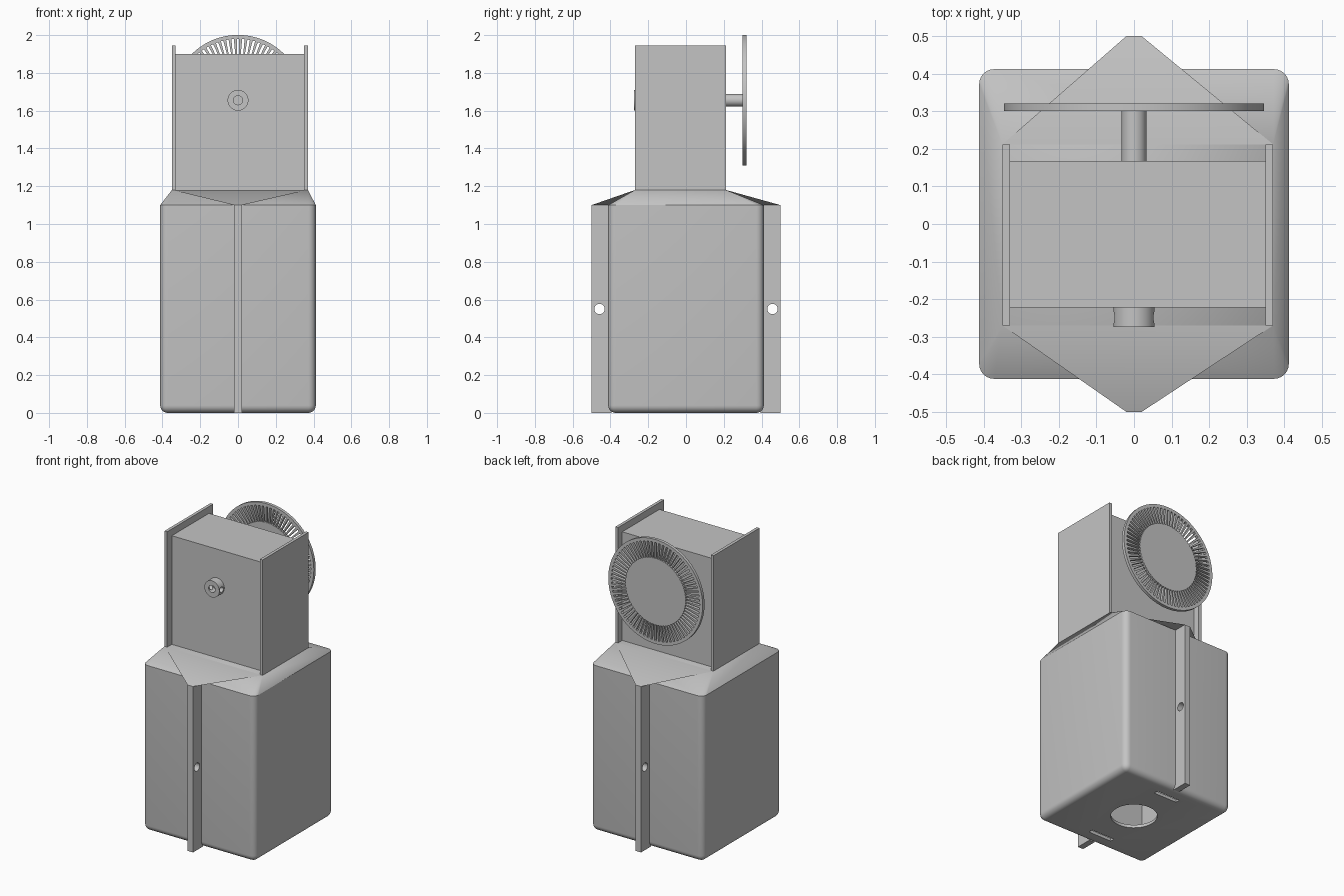
import bpy, bmesh, math
from mathutils import Matrix, Vector

if "Cube" in bpy.data.objects:
    bpy.data.objects.remove(bpy.data.objects["Cube"], do_unlink=True)

grey = bpy.data.materials.new("plain_grey")
grey.use_nodes = True
colour = (0.55, 0.55, 0.55, 1)
grey.diffuse_color = colour
grey.node_tree.nodes["Principled BSDF"].inputs["Base Color"].default_value = colour


def finish(name, bm, smooth=False):
    bmesh.ops.recalc_face_normals(bm, faces=bm.faces)
    mesh = bpy.data.meshes.new(name)
    bm.to_mesh(mesh)
    bm.free()
    mesh.materials.append(grey)
    ob = bpy.data.objects.new(name, mesh)
    bpy.context.collection.objects.link(ob)
    if smooth:
        shade(ob)
    return ob


def shade(ob):
    bpy.ops.object.select_all(action="DESELECT")
    ob.select_set(True)
    bpy.context.view_layer.objects.active = ob
    bpy.ops.object.shade_smooth_by_angle(angle=math.radians(30))


def add_box(bm, lo, hi, turn=Matrix()):
    lo, hi = Vector(lo), Vector(hi)
    matrix = turn @ Matrix.Translation((lo + hi) / 2) @ Matrix.Diagonal((*(hi - lo), 1))
    bmesh.ops.create_cube(bm, size=1, matrix=matrix)


def box(name, lo, hi):
    bm = bmesh.new()
    add_box(bm, lo, hi)
    return finish(name, bm)


def cylinder(name, centre, radius, length, axis, sides=48):
    bm = bmesh.new()
    turn = Vector((0, 0, 1)).rotation_difference(Vector(axis)).to_matrix().to_4x4()
    bmesh.ops.create_cone(bm, cap_ends=True, segments=sides, radius1=radius, radius2=radius,
                          depth=length, matrix=Matrix.Translation(centre) @ turn)
    return finish(name, bm, True)


def cut(ob, *cutters):
    """Subtract the cutters, bake the result and discard them."""
    for c in cutters:
        mod = ob.modifiers.new("cut", "BOOLEAN")
        mod.operation, mod.solver, mod.object = "DIFFERENCE", "EXACT", c
    bpy.context.view_layer.update()
    mesh = bpy.data.meshes.new_from_object(ob.evaluated_get(bpy.context.evaluated_depsgraph_get()))
    ob.modifiers.clear()
    ob.data = mesh
    for c in cutters:
        bpy.data.objects.remove(c, do_unlink=True)
    shade(ob)


def hull(name, points):
    bm = bmesh.new()
    for p in points:
        bm.verts.new(p)
    bmesh.ops.convex_hull(bm, input=bm.verts)
    bmesh.ops.dissolve_limit(bm, angle_limit=0.001, verts=bm.verts, edges=bm.edges)
    return finish(name, bm, True)


X, Y, Z = (1, 0, 0), (0, 1, 0), (0, 0, 1)
HALF, ROUND, EAVES, TOP = 0.412, 0.04, 1.1, 1.18
AXLE = 1.655

# Hollow body with rounded sides and floor
bm = bmesh.new()
add_box(bm, (-HALF, -HALF, 0), (HALF, HALF, EAVES))
edges = [e for e in bm.edges if min(v.co.z for v in e.verts) < 0.01]
bmesh.ops.bevel(bm, geom=edges, offset=ROUND, segments=6, profile=0.5, affect="EDGES")
body = finish("body", bm)
inner = HALF - 0.02
cut(body,
    box("cavity", (-inner, -inner, 0.02), (inner, inner, EAVES - 0.02)),
    cylinder("floor_hole", (0, 0, 0), 0.14, 0.1, Z),
    *[box("floor_slot", (-0.085, s * 0.305 - 0.015, -0.05), (0.085, s * 0.305 + 0.015, 0.05))
      for s in (-1, 1)])

# Front and back fins, each with a hole
for name, s in (("front_fin", -1), ("back_fin", 1)):
    ys = sorted((s * 0.395, s * 0.5))
    fin = box(name, (-0.02, ys[0], 0), (0.02, ys[1], EAVES))
    cut(fin, cylinder("fin_hole", (0, s * 0.458, 0.55), 0.027, 0.2, X, 32))

# Roof tapering from the body, and the pointed roof reaching the fins
seat = [(x, y, TOP) for x in (-0.35, 0.37) for y in (-0.27, 0.212)]
outline = []
for k in range(4):
    for i in range(7):
        a = math.radians(90 * k + 15 * i)
        cx = (HALF - ROUND) * (1 if k in (0, 3) else -1)
        cy = (HALF - ROUND) * (1 if k < 2 else -1)
        outline.append((cx + ROUND * math.cos(a), cy + ROUND * math.sin(a), EAVES))
hull("roof", seat + outline)
hull("pointed_roof", seat + [(x, y, EAVES) for x in (-0.02, 0.02) for y in (-0.5, 0.5)])

# Head block between two side plates
box("head_block", (-0.33, -0.222, TOP), (0.35, 0.168, 1.9))
box("right_plate", (-0.35, -0.27, TOP), (-0.33, 0.212, 1.945))
box("left_plate", (0.35, -0.27, TOP), (0.37, 0.212, 1.945))

# Front collar with axial bore and cross hole
collar = cylinder("front_collar", (0, -0.247, AXLE), 0.055, 0.054, Y)
cut(collar,
    cylinder("bore", (0, -0.26, AXLE), 0.024, 0.07, Y, 32),
    cylinder("cross_hole", (0, -0.249, AXLE), 0.018, 0.2, X, 32))

# Rear shaft and slotted wheel
cylinder("rear_shaft", (0, 0.235, AXLE), 0.033, 0.136, Y)
wheel = cylinder("slotted_wheel", (0, 0.31, AXLE), 0.346, 0.02, Y, 96)
bm = bmesh.new()
COUNT = 72
for i in range(COUNT):
    turn = Matrix.Translation((0, 0.31, AXLE)) @ Matrix.Rotation(math.tau * i / COUNT, 4, "Y")
    add_box(bm, (-0.0065, -0.05, 0.22), (0.0065, 0.05, 0.325), turn)
cut(wheel, finish("wheel_slots", bm))
